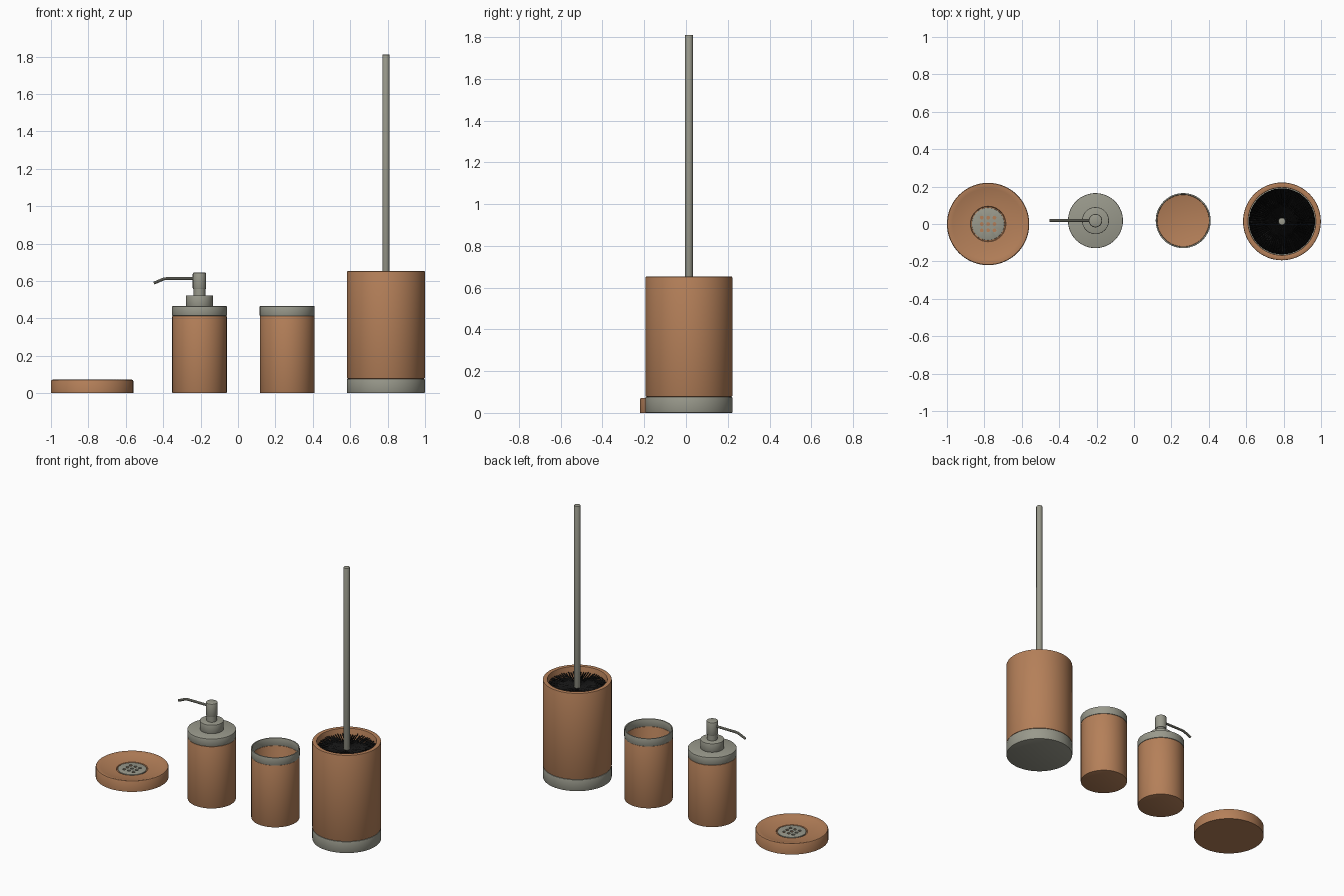
import bpy, bmesh, random
from math import cos, sin, pi, tau, radians
from mathutils import Vector

if "Cube" in bpy.data.objects:
    bpy.data.objects.remove(bpy.data.objects["Cube"], do_unlink=True)
random.seed(4)


def make_material(name, rgb):
    mat = bpy.data.materials.new(name)
    mat.use_nodes = True
    mat.diffuse_color = (*rgb, 1)
    mat.node_tree.nodes["Principled BSDF"].inputs["Base Color"].default_value = (*rgb, 1)
    return mat


brown = make_material("warm_brown", (0.46, 0.215, 0.10))
metal = make_material("brushed_grey", (0.32, 0.32, 0.262))
black = make_material("bristle_black", (0.008, 0.008, 0.008))


def add_object(name, bm, mat, location):
    mesh = bpy.data.meshes.new(name)
    bm.to_mesh(mesh)
    bm.free()
    obj = bpy.data.objects.new(name, mesh)
    obj.location = location
    mesh.materials.append(mat)
    bpy.context.collection.objects.link(obj)
    return obj


def activate(obj):
    bpy.ops.object.select_all(action="DESELECT")
    obj.select_set(True)
    bpy.context.view_layer.objects.active = obj


def finish(obj, bevel=0.0):
    """Soften the rims and smooth the round sides."""
    activate(obj)
    if bevel:
        mod = obj.modifiers.new("soft_rims", "BEVEL")
        mod.width, mod.segments, mod.limit_method = bevel, 2, "ANGLE"
        mod.angle_limit = radians(40)
        bpy.ops.object.modifier_apply(modifier=mod.name)
    bpy.ops.object.shade_smooth_by_angle(angle=radians(35))


def lathe(name, profile, mat, location, bevel=0.0, sides=64, closed=False):
    """Turn a radius/height profile around the vertical axis."""
    bm = bmesh.new()
    verts = [bm.verts.new((r, 0, z)) for r, z in profile]
    pairs = list(zip(verts, verts[1:]))
    if closed:
        pairs.append((verts[-1], verts[0]))
    edges = [bm.edges.new(p) for p in pairs]
    bmesh.ops.spin(bm, geom=verts + edges, cent=(0, 0, 0), axis=(0, 0, 1),
                   angle=tau, steps=sides, use_duplicate=False)
    bmesh.ops.remove_doubles(bm, verts=bm.verts, dist=1e-5)
    bmesh.ops.recalc_face_normals(bm, faces=bm.faces)
    obj = add_object(name, bm, mat, location)
    finish(obj, bevel)
    return obj


def solid(name, radius, low, high, mat, location, bevel=0.0, sides=64):
    profile = [(0, low), (radius, low), (radius, high), (0, high)]
    return lathe(name, profile, mat, location, bevel, sides)


def cup(name, radius, inner, low, floor, high, mat, location, bevel):
    profile = [(0, low), (radius, low), (radius, high), (inner, high), (inner, floor), (0, floor)]
    return lathe(name, profile, mat, location, bevel)


def ring(name, radius, inner, low, high, mat, location, bevel):
    profile = [(radius, low), (radius, high), (inner, high), (inner, low)]
    return lathe(name, profile, mat, location, bevel, closed=True)


# Soap dish with a shallow bowl
dish_at = (-0.78, 0, 0)
lathe("soap_dish", [(0, 0), (0.22, 0), (0.22, 0.066), (0.217, 0.071), (0.211, 0.072),
                    (0.19, 0.066), (0.15, 0.058), (0.12, 0.054), (0.095, 0.052),
                    (0.092, 0.046), (0, 0.046)], brown, dish_at)

# Perforated drain plate
drain = solid("drain_plate", 0.087, 0.0455, 0.053, metal, dish_at, 0.002)
bm = bmesh.new()
for i in (-1, 0, 1):
    for j in (-1, 0, 1):
        made = bmesh.ops.create_cone(bm, cap_ends=True, segments=16, radius1=0.01,
                                     radius2=0.01, depth=0.1)
        bmesh.ops.translate(bm, verts=made["verts"], vec=(i * 0.034, j * 0.034, 0.05))
cutter = add_object("drain_hole_cutter", bm, metal, dish_at)
cutter.hide_render = True
activate(drain)
cut = drain.modifiers.new("holes", "BOOLEAN")
cut.operation, cut.object = "DIFFERENCE", cutter
bpy.ops.object.modifier_apply(modifier=cut.name)
bpy.data.objects.remove(cutter, do_unlink=True)

# Soap dispenser
pump_at = (-0.206, 0.018, 0)
solid("dispenser_body", 0.146, 0, 0.413, brown, pump_at, 0.004)
solid("dispenser_collar", 0.147, 0.413, 0.465, metal, pump_at, 0.004)
solid("pump_base", 0.072, 0.464, 0.522, metal, pump_at, 0.003, 48)
solid("pump_neck", 0.031, 0.52, 0.558, metal, pump_at, 0, 32)
solid("pump_head", 0.036, 0.555, 0.645, metal, pump_at, 0.007, 32)

# Bent spout
curve = bpy.data.curves.new("pump_spout", "CURVE")
curve.dimensions = "3D"
curve.bevel_depth, curve.bevel_resolution, curve.use_fill_caps = 0.008, 3, True
path = [(0, 0.613), (-0.17, 0.613), (-0.19, 0.611), (-0.205, 0.605), (-0.244, 0.588)]
spline = curve.splines.new("POLY")
spline.points.add(len(path) - 1)
for point, (x, z) in zip(spline.points, path):
    point.co = (x, 0, z, 1)
spout = bpy.data.objects.new("pump_spout", curve)
spout.location = pump_at
curve.materials.append(metal)
bpy.context.collection.objects.link(spout)
activate(spout)
bpy.ops.object.convert(target="MESH")
finish(bpy.context.object)

# Tumbler
tumbler_at = (0.263, 0.018, 0)
cup("tumbler_body", 0.146, 0.139, 0, 0.02, 0.413, brown, tumbler_at, 0.003)
ring("tumbler_collar", 0.147, 0.139, 0.413, 0.465, metal, tumbler_at, 0.002)

# Brush holder
brush_at = (0.791, 0.014, 0)
solid("holder_base", 0.208, 0, 0.077, metal, brush_at, 0.004)
ring("holder_body", 0.208, 0.18, 0.077, 0.653, brown, brush_at, 0.005)

# Brush handle and core
solid("brush_handle", 0.0195, 0.55, 1.81, metal, brush_at, 0.003, 24)
solid("brush_core", 0.022, 0.2, 0.595, black, brush_at, 0, 24)

# Bristles: staggered rings of thin three-sided prisms
bm = bmesh.new()
rings, per_ring = 26, 72
for k in range(rings):
    height = 0.22 + 0.375 * k / (rings - 1)
    for n in range(per_ring):
        a = tau * (n + k * 0.381) / per_ring
        out = Vector((cos(a), sin(a), 0))
        side = Vector((-sin(a), cos(a), 0))
        reach = 0.174 + random.uniform(-0.003, 0.003)
        tip_height = height + 0.022 + random.uniform(-0.004, 0.004)
        ends = []
        for r, z in ((0.015, height), (reach, tip_height)):
            mid = out * r + Vector((0, 0, z))
            ends.append([bm.verts.new(mid + (side * cos(t) + Vector((0, 0, sin(t)))) * 0.0036)
                         for t in (pi / 2, pi * 7 / 6, pi * 11 / 6)])
        inner, tip = ends
        for i in range(3):
            j = (i + 1) % 3
            bm.faces.new((inner[i], inner[j], tip[j], tip[i]))
        bm.faces.new(tip)
bmesh.ops.recalc_face_normals(bm, faces=bm.faces)
add_object("brush_bristles", bm, black, brush_at)
